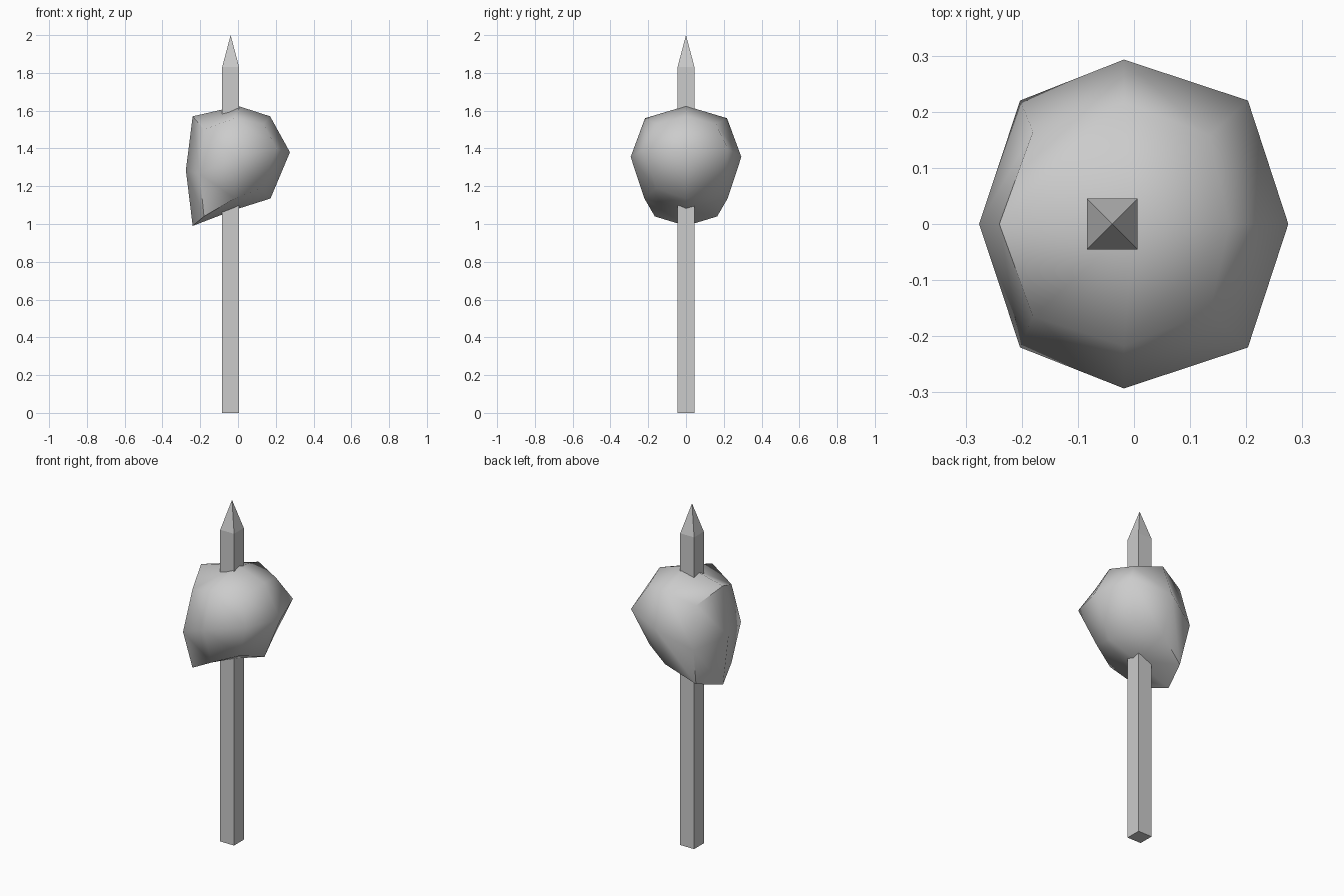
import bpy, bmesh

if "Cube" in bpy.data.objects:
    bpy.data.objects.remove(bpy.data.objects["Cube"])

def finish(bm, name):
    bmesh.ops.recalc_face_normals(bm, faces=bm.faces)
    me = bpy.data.meshes.new(name)
    bm.to_mesh(me)
    bm.free()
    ob = bpy.data.objects.new(name, me)
    bpy.context.collection.objects.link(ob)
    return ob

# Square stake with a pyramid tip
bm = bmesh.new()
bmesh.ops.create_cube(bm, size=1)
for v in bm.verts:
    v.co = (-0.039 + v.co.x * 0.09, v.co.y * 0.09, 1.83 if v.co.z > 0 else 0)
top = max(bm.faces, key=lambda f: f.calc_center_median().z)
tip = bmesh.ops.poke(bm, faces=[top])["verts"][0]
tip.co.z = 2.0
finish(bm, "stake")

# Head: cube subdivided once, each level reshaped.
# Per level: (x, half width, z), columns from face side to back, middle line then side
LEVELS = {
    1: {0: [(-0.24, 0, 1.57), (0.0, 0, 1.625), (0.17, 0, 1.57)],
        1: [(-0.18, 0.165, 1.50), (-0.018, 0.217, 1.56), (0.135, 0.158, 1.53)]},
    0: {0: [(-0.276, 0, 1.285), None, (0.275, 0, 1.38)],
        1: [(-0.203, 0.22, 1.265), (-0.018, 0.293, 1.355), (0.203, 0.22, 1.40)]},
    -1: {0: [(-0.24, 0, 0.99), (-0.018, 0, 1.075), (0.172, 0, 1.135)],
         1: [(-0.18, 0.165, 1.04), (-0.018, 0.22, 1.135), (0.125, 0.16, 1.19)]},
}
bm = bmesh.new()
bmesh.ops.create_cube(bm, size=2)
bmesh.ops.subdivide_edges(bm, edges=bm.edges[:], cuts=1, use_grid_fill=True)
for v in bm.verts:
    i, j, k = (round(c) for c in v.co)
    x, y, z = LEVELS[k][abs(j)][i + 1]
    v.co = (x, y * j, z)
head = finish(bm, "head")

# Rounded skull, crisp jaw and neck cut
bpy.context.view_layer.objects.active = head
head.select_set(True)
bpy.ops.object.shade_smooth_by_angle(angle=1.0)
